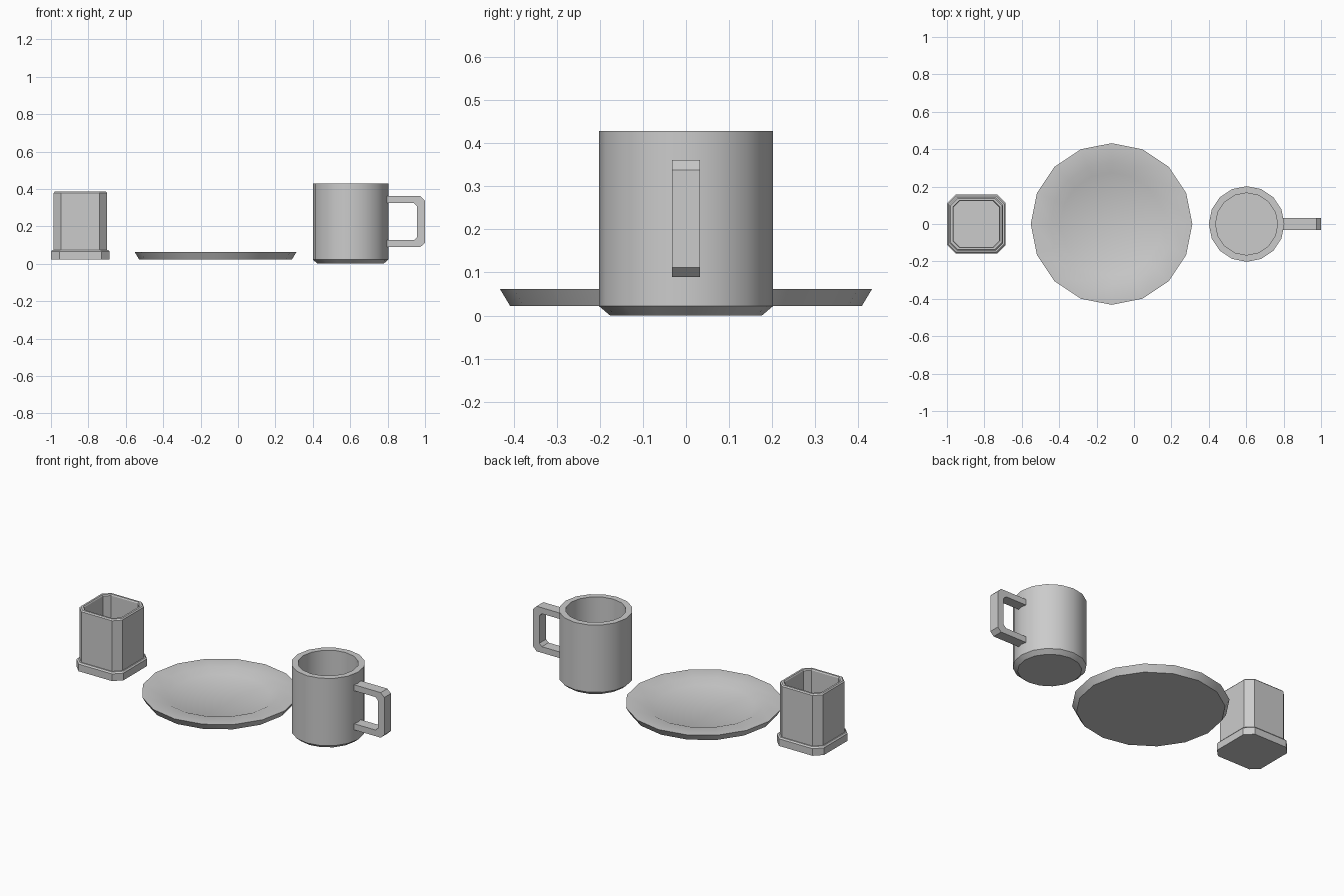
import bpy, bmesh
from math import sin, cos, pi, radians

if "Cube" in bpy.data.objects:
    bpy.data.objects.remove(bpy.data.objects["Cube"])


def ring_loft(name, rings, smooth=None):
    """Skin a list of equal-length point rings, capping first and last."""
    bm = bmesh.new()
    vs = [[bm.verts.new(p) for p in r] for r in rings]
    n = len(vs[0])
    for a, b in zip(vs, vs[1:]):
        for i in range(n):
            j = (i + 1) % n
            bm.faces.new((a[i], a[j], b[j], b[i]))
    bm.faces.new(vs[0][::-1])
    bm.faces.new(vs[-1])
    return finish(name, bm, smooth)


def finish(name, bm, smooth=None):
    bmesh.ops.recalc_face_normals(bm, faces=bm.faces)
    me = bpy.data.meshes.new(name)
    bm.to_mesh(me)
    bm.free()
    ob = bpy.data.objects.new(name, me)
    bpy.context.collection.objects.link(ob)
    if smooth:
        bpy.ops.object.select_all(action='DESELECT')
        ob.select_set(True)
        bpy.context.view_layer.objects.active = ob
        bpy.ops.object.shade_smooth_by_angle(angle=radians(smooth))
    return ob


def circle(cx, r, z, n=16):
    return [(cx + r * cos(2 * pi * i / n), r * sin(2 * pi * i / n), z) for i in range(n)]


def octagon(cx, h, c, z):
    """Square of half-width h with corners cut by c."""
    k = h - c
    pts = [(h, -k), (h, k), (k, h), (-k, h), (-h, k), (-h, -k), (-k, -h), (k, -h)]
    return [(cx + x, y, z) for x, y in pts]


# Square tumbler with a stepped foot and hollow inside
ring_loft("tumbler", [octagon(-0.843, h, c, z) for h, c, z in (
    (0.157, 0.045, 0.022), (0.157, 0.045, 0.065), (0.150, 0.043, 0.073),
    (0.143, 0.040, 0.073), (0.143, 0.040, 0.378), (0.137, 0.038, 0.385),
    (0.126, 0.034, 0.385), (0.122, 0.033, 0.378), (0.122, 0.033, 0.06))])

# Plate with flared edge and sunken centre
ring_loft("plate", [circle(-0.12, r, z) for r, z in (
    (0.408, 0.022), (0.432, 0.062), (0.328, 0.062), (0.275, 0.038))], 30)

# Mug body
ring_loft("mug_body", [circle(0.602, r, z) for r, z in (
    (0.176, 0.0), (0.202, 0.022), (0.202, 0.428), (0.166, 0.428), (0.166, 0.04))], 30)

# Mug handle: square-section bar swept along a C with cut corners
outer = [(0.77, 0.361), (0.975, 0.361), (0.999, 0.338), (0.999, 0.112), (0.975, 0.089), (0.77, 0.089)]
inner = [(0.77, 0.325), (0.940, 0.325), (0.957, 0.308), (0.957, 0.142), (0.940, 0.126), (0.77, 0.126)]
w = 0.032
ring_loft("mug_handle", [[(o[0], -w, o[1]), (o[0], w, o[1]), (i[0], w, i[1]), (i[0], -w, i[1])]
                         for o, i in zip(outer, inner)], 30)
